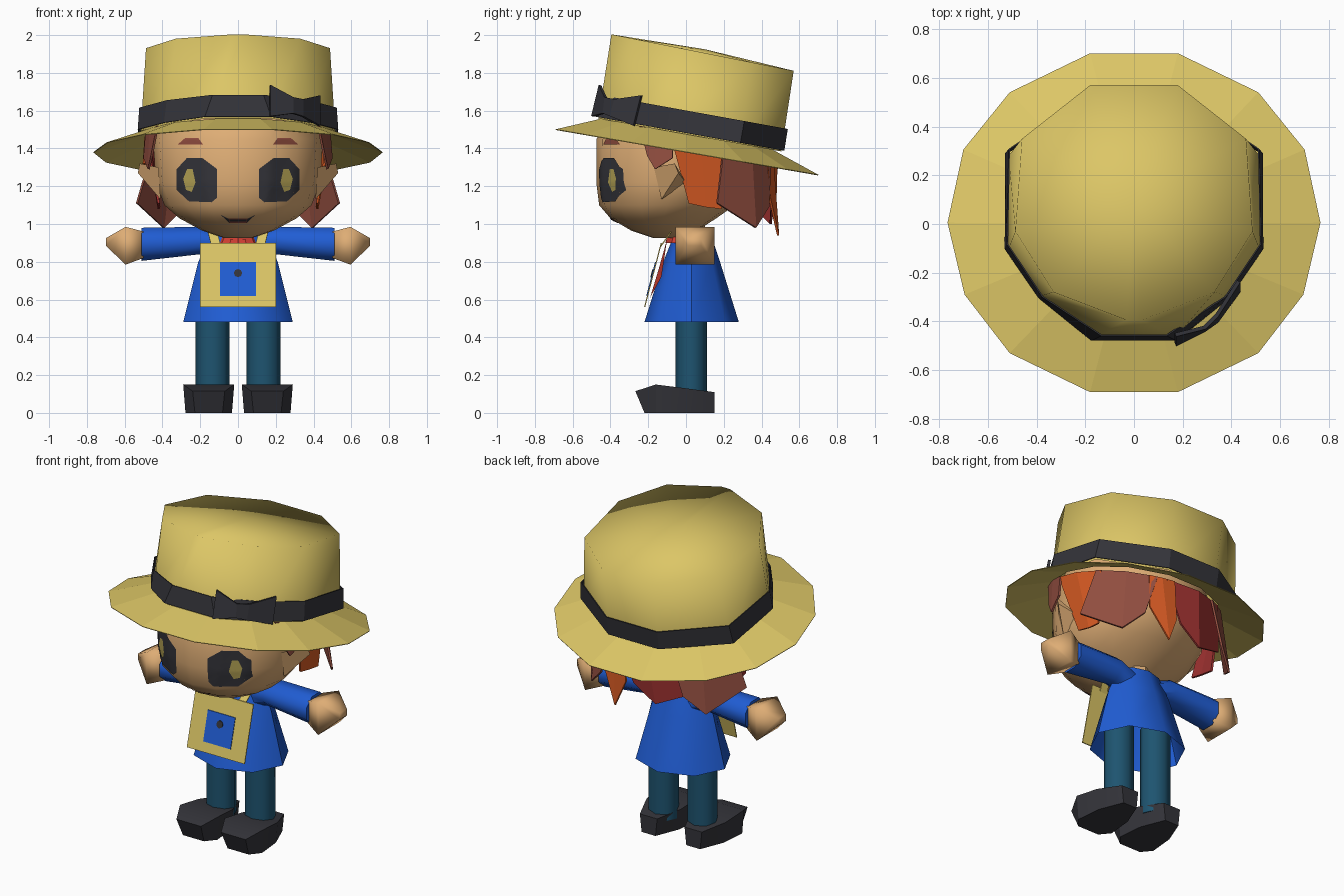
import bpy, bmesh
from math import sin, cos, pi, radians
from mathutils import Vector
from mathutils.bvhtree import BVHTree

if "Cube" in bpy.data.objects:
    bpy.data.objects.remove(bpy.data.objects["Cube"])


def material(name, r, g, b):
    lin = [((c / 255 + 0.055) / 1.055) ** 2.4 for c in (r, g, b)] + [1]
    m = bpy.data.materials.new(name)
    m.use_nodes = True
    m.diffuse_color = lin
    m.node_tree.nodes["Principled BSDF"].inputs["Base Color"].default_value = lin
    return m


STRAW = material("straw", 220, 198, 102)
OLIVE = material("eye olive", 180, 162, 84)
BLACK = material("charcoal", 52, 52, 58)
SKIN = material("skin", 222, 173, 117)
BLUE = material("coat blue", 32, 93, 212)
TEAL = material("trouser teal", 30, 84, 112)
ORANGE = material("hair orange", 218, 92, 36)
RED = material("hair red", 165, 52, 50)
BROWN = material("hair brown", 146, 78, 64)
SCARF = material("scarf red", 205, 62, 50)


def build(name, verts, faces, mat, smooth=40, thick=0):
    bm = bmesh.new()
    vs = [bm.verts.new(v) for v in verts]
    for f in faces:
        bm.faces.new([vs[i] for i in f])
    bmesh.ops.recalc_face_normals(bm, faces=bm.faces)
    me = bpy.data.meshes.new(name)
    bm.to_mesh(me)
    bm.free()
    me.materials.append(mat)
    ob = bpy.data.objects.new(name, me)
    bpy.context.collection.objects.link(ob)
    if thick:
        mod = ob.modifiers.new("thickness", "SOLIDIFY")
        mod.thickness = thick
        mod.offset = 0
    if smooth:
        bpy.ops.object.select_all(action="DESELECT")
        ob.select_set(True)
        bpy.context.view_layer.objects.active = ob
        bpy.ops.object.shade_smooth_by_angle(angle=radians(smooth))
    return ob


def loft(name, rings, mat, smooth=40, caps=(True, True), thick=0):
    n = len(rings[0])
    verts = [v for r in rings for v in r]
    faces = [(k * n + i, k * n + (i + 1) % n, (k + 1) * n + (i + 1) % n, (k + 1) * n + i)
             for k in range(len(rings) - 1) for i in range(n)]
    if caps[0]:
        faces.append(range(n))
    if caps[1]:
        faces.append(range(len(verts) - n, len(verts)))
    return build(name, verts, faces, mat, smooth, thick)


def oval(z, rx, y0, y1, n=8, cx=0.0):
    """Level ring spanning cx +- rx and y0..y1."""
    return [Vector((cx + rx * cos(2 * pi * i / n),
                    (y0 + y1) / 2 + (y1 - y0) / 2 * sin(2 * pi * i / n), z)) for i in range(n)]


# Head
head = loft("head", [
    oval(0.925, 0.07, -0.17, -0.03, 16), oval(0.965, 0.19, -0.29, 0.06, 16),
    oval(1.03, 0.31, -0.40, 0.16, 16), oval(1.10, 0.39, -0.46, 0.26, 16),
    oval(1.22, 0.435, -0.475, 0.38, 16), oval(1.45, 0.45, -0.475, 0.42, 16),
    oval(1.60, 0.40, -0.38, 0.36, 16)], SKIN, 60)
bm = bmesh.new()
bm.from_mesh(head.data)
head_tree = BVHTree.FromBMesh(bm)


def face_patch(name, outline, mat, lift, steps=4, rows=5):
    """Thin painted shape laid over the front of the head."""
    pts = [Vector((x, -1, z)) for x, z in outline]
    mid = sum(pts, Vector()) / len(pts)
    edge = [p.lerp(q, s / steps) for p, q in zip(pts, pts[1:] + pts[:1]) for s in range(steps)]
    rings = []
    for k in range(1, rows + 1):
        ring = []
        for p in edge:
            hit = head_tree.ray_cast(mid.lerp(p, k / rows), Vector((0, 1, 0)))[0]
            ring.append(hit + Vector((0, -lift, 0)))
        rings.append(ring)
    loft(name, rings, mat, 60, (True, False))


for side, s in (("left", 1), ("right", -1)):
    def flip(pts):
        return [(s * x, z) for x, z in pts]
    face_patch(side + "_eye", flip([(.11, 1.14), (.14, 1.115), (.26, 1.12), (.325, 1.18), (.325, 1.29),
                                    (.27, 1.35), (.19, 1.35), (.11, 1.29)]), BLACK, 0.006)
    face_patch(side + "_eye_shine", flip([(.245, 1.17), (.275, 1.18), (.29, 1.24), (.27, 1.29),
                                          (.24, 1.29), (.225, 1.22)]), OLIVE, 0.009)
    face_patch(side + "_eyebrow", flip([(.185, 1.42), (.32, 1.42), (.28, 1.455), (.21, 1.455)]), BROWN, 0.006)
    face_patch(side + "_mouth_corner", flip([(.045, 1.005), (.09, 1.047), (.05, 1.028)]), BLACK, 0.006)
    # Ears
    build(side + "_ear", [(s * x, y, z) for x, y, z in (
        (.42, -.17, 1.30), (.52, -.06, 1.32), (.53, -.04, 1.27), (.41, -.13, 1.13), (.42, 0, 1.22))],
        [(0, 1, 2, 3), (1, 4, 2), (2, 4, 3), (0, 4, 1), (0, 3, 4)], SKIN, 0)
face_patch("mouth", [(-.045, 1.005), (.045, 1.005), (.05, 1.028), (-.05, 1.028)], BROWN, 0.006)
face_patch("mouth_line", [(-.045, 1.012), (.045, 1.012), (.045, 1.024), (-.045, 1.024)], BLACK, 0.009)


def polar(a, z, r):
    return (r * cos(radians(a)), r * sin(radians(a)), z)


# Hair locks: top start and end angle, colour, then three lower points (angle, height, radius)
back_lock = ((17, 1.11, .56), (43, .98, .54), (57, 1.09, .52))
side_lock = ((2, 1.11, .42), (14, 1.09, .43), (24, 1.08, .46))
sideburn = ((-24, 1.36, .50), (-19, 1.29, .50), (-8, 1.35, .50))


def opposite(points):
    return [(180 - a, z, r) for a, z, r in points]


locks = [(-30, -8, BROWN, sideburn), (-10, 28, ORANGE, side_lock), (24, 66, BROWN, back_lock),
         (60, 78, ORANGE, ((60, 1.14, .51), (73, .94, .51), (80, 1.1, .48))),
         (72, 124, RED, ((85, 1.1, .46), (103, 1.0, .46), (132, 1.09, .48))),
         (156, 114, BROWN, opposite(back_lock)), (174, 152, RED, opposite(side_lock)),
         (190, 166, ORANGE, ((184, 1.32, .50), (180, 1.3, .50), (172, 1.25, .48))),
         (210, 188, BROWN, opposite(sideburn))]
for i, (a0, a1, mat, tips) in enumerate(locks):
    top = [polar(a, 1.46 - 0.12 * sin(radians(a)), .49) for a in (a0, (a0 + a1) / 2, a1)]
    build("hair_lock_%d" % (i + 1), top + [polar(*t) for t in tips],
          [(0, 1, 4, 3), (1, 2, 5, 4)], mat, 0, 0.012)


# Hat: half outlines mirrored into full rings, then tilted back
def hat_ring(half, z, tilt, scale=1.0):
    full = half + [(-x, y) for x, y in reversed(half)]
    return [Vector((x * scale, y * scale, z - tilt * y * scale)) for x, y in full]


base = [(.17, -.465), (.38, -.295), (.515, -.1), (.515, .28), (.17, .505)]
rim = [(.03, -.395), (.33, -.28), (.487, -.03), (.46, .35), (.18, .57)]
low, high = hat_ring(base, 1.475, .18), hat_ring(rim, 1.925, .2)
n = len(low)
build("hat_crown", low + high + [Vector((0, .1, 1.925))],
      [(i, (i + 1) % n, n + (i + 1) % n, n + i) for i in range(n)] +
      [(n + i, n + (i + 1) % n, 2 * n) for i in range(n)], STRAW, 180)
band_low = hat_ring(base, 1.482, .18, 1.025)
band_high = [a.lerp(b, .28) for a, b in zip(low, high)]
band_high = [Vector((p.x * 1.025, p.y * 1.025, p.z)) for p in band_high]
loft("hat_band", [band_low, band_high], BLACK, 0, (False, False), 0.006)

edge = [(.18, -.69), (.51, -.53), (.695, -.29), (.765, .005), (.7, .305), (.51, .54), (.18, .7)]
loft("hat_brim", [hat_ring(edge, 1.475, .18, .65), hat_ring(edge, 1.38, .173)],
     STRAW, 0, (False, False), 0.004)

# Bow on the band
build("hat_bow", [(.17, -.455, 1.735), (.17, -.495, 1.57), (.29, -.425, 1.67), (.29, -.435, 1.585),
                  (.34, -.375, 1.66), (.34, -.40, 1.57), (.43, -.235, 1.68), (.43, -.275, 1.52)],
      [(0, 1, 3, 2), (2, 3, 5, 4), (4, 5, 7, 6)], BLACK, 0, 0.016)

# Coat, neck and scarf
loft("coat", [oval(.48, .29, -.22, .28), oval(.80, .21, -.12, .18), oval(.95, .14, -.06, .13)],
     BLUE, 50, (False, True))
loft("neck", [oval(.88, .09, -.06, .1), oval(1.0, .09, -.06, .1)], SKIN)
loft("scarf_collar", [oval(.90, .12, -.11, .12), oval(.955, .09, -.09, .10)], SCARF)
build("scarf_tail", [(-.04, -.10, .92), (.04, -.10, .92), (.08, -.13, .72), (0, -.19, .61), (-.08, -.13, .72),
                     (0, -.145, .76)],
      [(0, 1, 5), (1, 2, 5), (2, 3, 5), (3, 4, 5), (4, 0, 5)], SCARF, 0)


# Chest pouch leaning back against the coat, with inset square and dot
def plate(name, outline, lift, mat):
    def lean(z):
        return -.222 + .26 * (z - .56)
    loft(name, [[Vector((x, lean(z) - lift + d, z)) for x, z in outline] for d in (0, .006)], mat, 0)


def box(hw, z0, z1):
    return [(-hw, z0), (hw, z0), (hw, z1), (-hw, z1)]


plate("pouch", box(.2, .56, .9), 0, STRAW)
plate("pouch_square", box(.095, .62, .80), .004, BLUE)
plate("pouch_dot", [(.022 * cos(pi * i / 4), .74 + .022 * sin(pi * i / 4)) for i in range(8)], .008, BLACK)

# Limbs
for side, s in (("left", 1), ("right", -1)):
    def slab(x, y0, y1, z0, z1, k=8):
        grow = 1 / cos(pi / k)
        return [Vector((s * x, (y0 + y1) / 2 + (y1 - y0) / 2 * cos(2 * pi * (i + .5) / k) * grow,
                        (z0 + z1) / 2 + (z1 - z0) / 2 * sin(2 * pi * (i + .5) / k) * grow)) for i in range(k)]
    loft(side + "_sleeve", [slab(.08, -.04, .12, .80, .94), slab(.2, -.04, .13, .84, .985),
                            slab(.51, -.05, .14, .805, .98)], BLUE, 50)
    loft(side + "_hand", [slab(.50, -.02, .11, .82, .96, 4), slab(.595, -.055, .15, .785, .985, 4),
                          slab(.70, .01, .08, .885, .925, 4)], SKIN, 100)
    build(side + "_strap", [(s * x, y, z) for x, y, z in (
        (.09, -.135, .88), (.14, -.135, .88), (.17, -.05, 1.0), (.12, -.05, 1.0))], [(0, 1, 2, 3)], STRAW, 0, 0.006)
    loft(side + "_leg", [oval(.08, .09, -.055, .11, 8, s * .135), oval(.66, .09, -.055, .11, 8, s * .135)], TEAL, 60)
    # Shoe sections run heel to toe: y, half width, sole, top
    shoe = []
    for y, hw, top in ((.15, .06, .11), (.0, .12, .13), (-.16, .135, .15), (-.25, .085, .115)):
        cx, slope = s * .155, (.03 if y < -.2 else 0)
        shoe.append([Vector((cx - hw + .012, y + slope, 0)), Vector((cx + hw - .012, y + slope, 0)),
                     Vector((cx + hw, y - slope * .6, top)), Vector((cx - hw, y - slope * .6, top))])
    loft(side + "_shoe", shoe, BLACK, 30)
